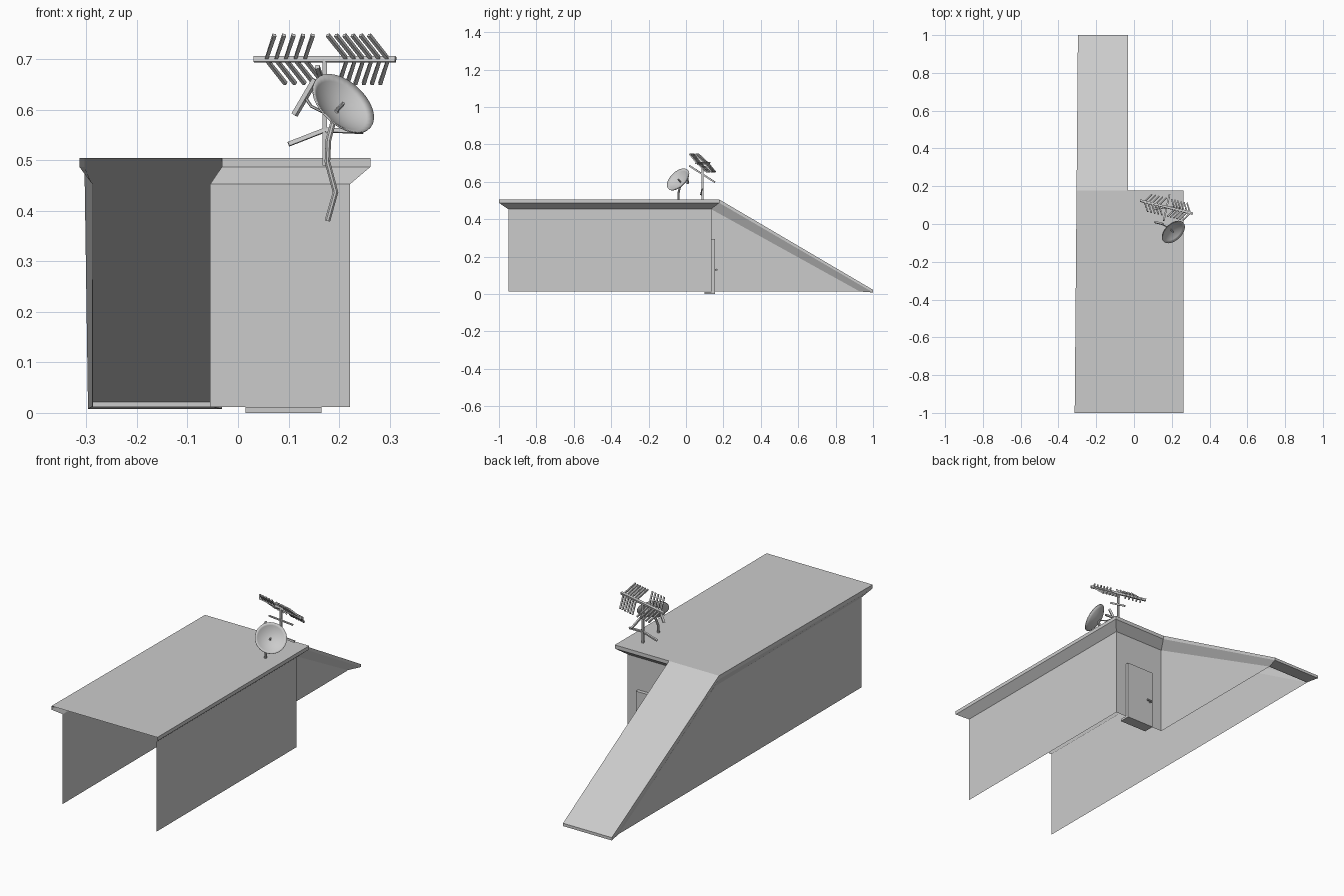
import bpy, bmesh, math
from mathutils import Vector

if "Cube" in bpy.data.objects:
    bpy.data.objects.remove(bpy.data.objects["Cube"])


def finish(bm, name, smooth=False):
    bmesh.ops.remove_doubles(bm, verts=bm.verts[:], dist=1e-5)
    bmesh.ops.recalc_face_normals(bm, faces=bm.faces[:])
    me = bpy.data.meshes.new(name)
    bm.to_mesh(me)
    bm.free()
    ob = bpy.data.objects.new(name, me)
    bpy.context.collection.objects.link(ob)
    if smooth:
        for p in me.polygons:
            p.use_smooth = True
    return ob


def add_box(bm, lo, hi):
    lo, hi = Vector(lo), Vector(hi)
    r = bmesh.ops.create_cube(bm, size=1)
    for v in r["verts"]:
        v.co = (lo + hi) / 2 + Vector(v.co[i] * (hi - lo)[i] for i in range(3))


def add_rod(bm, pts, r, sides=4, up=(0, 0.2, 1)):
    """Sweep a regular section along a path, with mitre-ish joints."""
    pts = [Vector(p) for p in pts]
    rings = []
    for i, p in enumerate(pts):
        t = (pts[min(i + 1, len(pts) - 1)] - pts[max(i - 1, 0)]).normalized()
        u = Vector(up)
        if abs(t.dot(u.normalized())) > 0.9:
            u = Vector((0, 1, 0))
        a = t.cross(u).normalized()
        b = t.cross(a)
        rings.append([bm.verts.new(p + r * (a * math.cos(w) + b * math.sin(w)))
                      for w in (2 * math.pi * (k + 0.5) / sides for k in range(sides))])
    for q, s in zip(rings, rings[1:]):
        for k in range(sides):
            j = (k + 1) % sides
            bm.faces.new((q[k], q[j], s[j], s[k]))
    bm.faces.new(rings[0])
    bm.faces.new(rings[-1])


def rods(name, paths, r, sides=4):
    bm = bmesh.new()
    for p in paths:
        add_rod(bm, p, r, sides)
    return finish(bm, name)


# Building shell: flat roof, ramp, flared eaves and walls; open front and floor
BREAK = 0.178


def roof_z(y):
    return 0.505 if y <= BREAK else 0.505 + (y - BREAK) / (1 - BREAK) * (0.022 - 0.505)


# (wall x, wall y, eave x, eave y) around the plan
plan = [(-0.287, -0.95, -0.314, -1), (-0.289, BREAK, -0.304, BREAK),
        (-0.288, 0.93, -0.297, 1), (-0.055, 0.93, -0.032, 1),
        (-0.055, 0.135, -0.032, BREAK), (0.222, 0.135, 0.262, BREAK),
        (0.222, -0.95, 0.262, -1)]
bm = bmesh.new()
cols = []
for wx, wy, ex, ey in plan:
    h = roof_z(ey)
    cols.append([bm.verts.new(c) for c in (
        (ex, ey, h), (ex, ey, max(h - 0.018, 0.008)),
        (wx, wy, max(h - 0.052, 0.013)), (wx, wy, 0.012))])
for a, b in zip(cols, cols[1:]):
    for k in range(3):
        bm.faces.new((a[k], b[k], b[k + 1], a[k + 1]))
top = [c[0] for c in cols]
bm.faces.new([top[i] for i in (0, 1, 4, 5, 6)])
bm.faces.new([top[i] for i in (1, 2, 3, 4)])
finish(bm, "building_shell")

# Door, sill and handle on the back wall
bm = bmesh.new()
add_box(bm, (0.015, 0.136, 0.0), (0.165, 0.154, 0.295))
finish(bm, "door")
bm = bmesh.new()
add_box(bm, (0.015, 0.10, 0.0), (0.165, 0.154, 0.011))
finish(bm, "door_sill")
rods("door_handle", [[(0.032, 0.152, 0.13), (0.032, 0.166, 0.13)],
                     [(0.028, 0.165, 0.13), (0.055, 0.165, 0.13)]], 0.005, 8)

# Satellite dish: thin shallow bowl turned from a profile
n = Vector((0.55, -0.58, 0.60)).normalized()
centre = Vector((0.206, -0.04, 0.61))
R, SEG = 0.072, 32
ax = n.cross(Vector((0, 0, 1))).normalized()
ay = n.cross(ax)
inner = [(R * k / 6, 0.026 * (k / 6) ** 2 - 0.020) for k in range(7)]
profile = inner + [(r, z - 0.004) for r, z in reversed(inner)]
bm = bmesh.new()
rings = []
for r, z in profile:
    rings.append([bm.verts.new(centre + n * z + r * (
        ax * math.cos(2 * math.pi * k / SEG) + ay * math.sin(2 * math.pi * k / SEG)))
        for k in range(SEG)] if r > 0 else [bm.verts.new(centre + n * z)] * SEG)
for a, b in zip(rings, rings[1:]):
    for k in range(SEG):
        j = (k + 1) % SEG
        vs = list(dict.fromkeys((a[k], a[j], b[j], b[k])))
        bm.faces.new(vs)
finish(bm, "dish", smooth=True)

# Dish feed, bent pole and rear bracket
rods("dish_feed", [[centre - n * 0.02, centre + n * 0.005]], 0.004, 8)
back = centre - n * 0.022
rods("dish_pole", [[(0.177, -0.04, 0.38), (0.193, -0.04, 0.437), (0.177, -0.04, 0.497),
                    (0.179, -0.04, 0.54), back]], 0.006, 8)
rods("dish_bracket", [[(0.112, 0.01, 0.59), (0.153, 0.0, 0.66)]], 0.007)
rods("dish_bracket_arm", [[(0.133, 0.005, 0.625), (0.145, 0.0, 0.607),
                           (0.165, -0.01, 0.597), back]], 0.003, 6)

# Aerial mast, boom and cross arms
rods("aerial_mast", [[(0.172, 0.088, 0.49), (0.172, 0.088, 0.70)]], 0.006)
boom_a, boom_b = Vector((0.032, 0.124, 0.70)), Vector((0.312, 0.055, 0.70))
b = (boom_b - boom_a).normalized()
rods("aerial_boom", [[boom_a, boom_b]], 0.008)
rods("aerial_arms", [[(0.157, 0.018, 0.685), (0.188, 0.155, 0.597)],
                     [(0.10, 0.08, 0.532), (0.172, 0.088, 0.56), (0.248, 0.085, 0.557)]], 0.006)

# Swept aerial elements: two opposed groups of chevrons along the boom
p = Vector((0.011, 0.045, -0.048))


def chevrons(first, step, count, sweep):
    out = []
    for i in range(count):
        c = boom_a + b * ((first + i * step - boom_a.x) / b.x)
        out.append([c - p + b * sweep, c, c + p + b * sweep])
    return out


rods("aerial_elements", chevrons(0.056, 0.019, 5, 0.028)
     + chevrons(0.216, 0.0163, 6, -0.028), 0.005)
